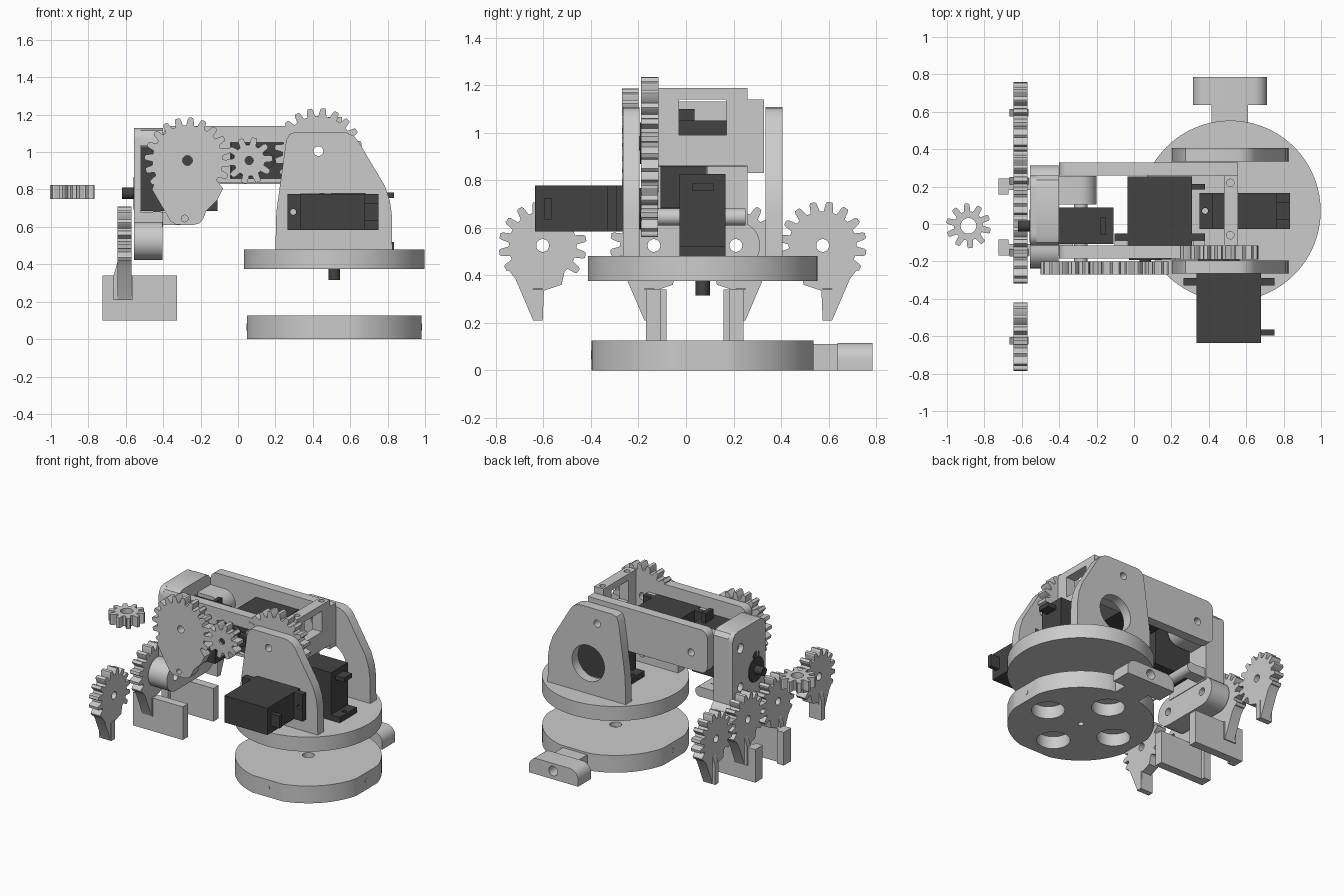
import bpy, bmesh
from math import sin, cos, pi, radians
from mathutils import Matrix, Vector

if "Cube" in bpy.data.objects:
    bpy.data.objects.remove(bpy.data.objects["Cube"])

dark = bpy.data.materials.new("dark_plastic")
dark.diffuse_color = (0.055, 0.055, 0.055, 1)
dark.use_nodes = True
dark.node_tree.nodes["Principled BSDF"].inputs["Base Color"].default_value = dark.diffuse_color


def frame(u, w, o=(0, 0, 0)):
    u, w = Vector(u), Vector(w)
    m = Matrix((u, w.cross(u), w)).transposed().to_4x4()
    m.translation = o
    return m


AX = {'Z': frame((1, 0, 0), (0, 0, 1)), 'Y': frame((1, 0, 0), (0, -1, 0)), 'X': frame((0, 1, 0), (1, 0, 0))}


def prism(name, loops, a, b, axis='Z', mat=None):
    """Extrude an outline (first loop) with holes (other loops) from a to b along an axis."""
    if axis == 'Y':
        a, b = -b, -a
    m = AX[axis] if isinstance(axis, str) else axis
    cu = bpy.data.curves.new(name, 'CURVE')
    cu.dimensions, cu.fill_mode, cu.extrude = '2D', 'BOTH', (b - a) / 2
    for lp in loops:
        s = cu.splines.new('POLY')
        s.points.add(len(lp) - 1)
        for p, q in zip(s.points, lp):
            p.co = (q[0], q[1], 0, 1)
        s.use_cyclic_u = True
    tmp = bpy.data.objects.new(name + "_curve", cu)
    bpy.context.collection.objects.link(tmp)
    dg = bpy.context.evaluated_depsgraph_get()
    me = bpy.data.meshes.new_from_object(tmp.evaluated_get(dg))
    bpy.data.objects.remove(tmp)
    me.transform(m @ Matrix.Translation((0, 0, (a + b) / 2)))
    bm = bmesh.new()
    bm.from_mesh(me)
    bmesh.ops.remove_doubles(bm, verts=bm.verts, dist=1e-5)
    bmesh.ops.recalc_face_normals(bm, faces=bm.faces)
    bm.to_mesh(me)
    bm.free()
    me.materials.clear()
    if mat:
        me.materials.append(mat)
    ob = bpy.data.objects.new(name, me)
    bpy.context.collection.objects.link(ob)
    return ob


def circle(u, v, r, n=32):
    return [(u + r * cos(2 * pi * i / n), v + r * sin(2 * pi * i / n)) for i in range(n)]


def rect(u0, u1, v0, v1, r=0, corners=(1, 1, 1, 1)):
    pts = []
    for k, (u, v) in enumerate(((u1, v1), (u0, v1), (u0, v0), (u1, v0))):
        rr = r * corners[k]
        if not rr:
            pts.append((u, v))
            continue
        cu, cv = (u - rr if u == u1 else u + rr), (v - rr if v == v1 else v + rr)
        pts += [(cu + rr * cos(radians(90 * k + 10 * i)), cv + rr * sin(radians(90 * k + 10 * i))) for i in range(10)]
    return pts


def box(name, x0, x1, y0, y1, z0, z1, mat=None):
    return prism(name, [rect(x0, x1, y0, y1)], z0, z1, 'Z', mat)


def gear(u, v, r, teeth, a0=0, a1=360, tail=(), flip=1):
    """Toothed outline over an angle range, closed by tail points relative to the centre."""
    pts, step = [], 360 / teeth
    for i in range(round((a1 - a0) / step)):
        a = a0 + i * step
        for f, rr in ((0, r - .042), (.3, r - .042), (.42, r - .008), (.5, r), (.78, r), (.86, r - .008)):
            t = radians(a + f * step)
            pts.append((rr * cos(t), rr * sin(t)))
    pts += list(tail)
    return [(u + flip * p, v + q) for p, q in pts]


def servo(name, o, length_dir, shaft_dir):
    """Hobby servo; origin on the shaft axis at the mounting face of the ears."""
    m = frame(length_dir, shaft_dir, o)
    parts = [
        prism(name, [rect(-.095, .25, -.097, .097)], -.345, .065, m, dark),
        prism("ears", [rect(-.165, .32, -.097, .097), circle(-.135, 0, .016, 16), circle(.29, 0, .016, 16)], -.04, 0, m, dark),
        prism("boss", [circle(0, 0, .088)], .06, .103, m, dark),
        prism("idler_boss", [circle(.09, 0, .045)], .06, .1, m, dark),
        prism("shaft", [circle(0, 0, .03, 20)], .1, .165, m, dark),
        prism("cable", [rect(.25, .32, -.045, .045)], -.305, -.275, m, dark)]
    with bpy.context.temp_override(active_object=parts[0], object=parts[0], selected_editable_objects=parts, selected_objects=parts):
        bpy.ops.object.join()


# Base disc with four flats, underside pockets and a rear mounting lug
CX, CY = .515, .07
disc = [(CX + max(-.467, min(.467, u)), CY + max(-.467, min(.467, v))) for u, v in circle(0, 0, .482, 120)]
pockets = [circle(CX + .28 * cos(a), CY + .28 * sin(a), .11) for a in (0, pi / 2, pi, 3 * pi / 2)]
prism("base_lower", [disc, circle(CX, CY, .02, 16)] + pockets, 0, .09)
prism("base_upper", [disc, circle(CX, CY, .04, 24)], .09, .125)
for k, (dx, dy) in enumerate(((1, 0), (-1, 0), (0, -1))):
    px, py = CX + .466 * dx, CY + .466 * dy
    prism("base_screw_%d" % k, [circle(0, 0, .018, 16)], -.02, .003, frame((-dy, dx, 0), (dx, dy, 0), (px, py, .065)), None)
box("base_neck", .415, .61, .5, .65, 0, .11)
prism("base_lug", [rect(.315, .71, 0, .115, .07, (1, 1, 0, 0)), circle(CX, .06, .035, 24)], .637, .785, 'Y')

# Turntable with two shoulder plates
prism("turntable", [circle(CX, CY, .483, 120)], .375, .48)
cheek = [(.2, .48), (.825, .48), (.823, .66), (.812, .74), (.785, .82), (.645, 1.055), (.62, 1.085), (.585, 1.103), (.56, 1.107),
         (.305, 1.107), (.275, 1.095), (.258, 1.065), (.205, .68)]
pivot = circle(.43, 1.005, .026, 24)
prism("front_shoulder_plate", [cheek, pivot, rect(.333, .682, .583, .779)], -.265, -.195, 'Y')
prism("back_shoulder_plate", [cheek, pivot, circle(.5, .7, .13, 48)], .335, .405, 'Y')

# Four servos
servo("waist_servo", (.515, .07, .48), (1, 0, 0), (0, 0, -1))
servo("shoulder_servo", (.43, -.29, .68), (1, 0, 0), (0, 1, 0))
servo("elbow_servo", (.06, -.09, .955), (1, 0, 0), (0, -1, 0))
servo("gripper_servo", (-.455, -.01, .78), (0, 0, 1), (-1, 0, 0))

# Upper arm: two rails, end wall, shoulder gear
elbow = circle(-.27, .955, .026, 24)
prism("front_rail", [rect(-.4, .35, .838, 1.14, .05, (0, 1, 1, 0)), elbow, rect(-.04, .315, .858, 1.052)], -.185, -.115, 'Y')
prism("shoulder_gear", [gear(.43, 1.0, .235, 20), pivot], -.19, -.115, 'Y')
prism("back_rail", [rect(-.4, .555, .83, 1.14, .05, (0, 1, 1, 0)), elbow, pivot], .258, .328, 'Y')
prism("arm_end_wall", [[(-.115, .86), (.258, .86), (.258, 1.14), (.17, 1.14), (.17, .99), (-.03, .99), (-.03, 1.14), (-.115, 1.14)]],
      .48, .555, 'X')
prism("arm_cross_bar", [rect(.48, .555, -.115, .258), circle(.515, .22, .02, 16), circle(.515, -.06, .02, 16)], 1.14, 1.187)
for k, x in enumerate((-.105, .315)):
    box("servo_post_%d" % k, x, x + .065, -.12, -.085, .86, 1.05)

# Driving pinions and one loose pinion
prism("shoulder_pinion", [gear(.43, .68, .12, 10), circle(.43, .68, .03, 20)], -.19, -.118, 'Y')
prism("elbow_pinion", [gear(.06, .955, .125, 10, 18, 378), circle(.06, .955, .022, 20)], -.27, -.2, 'Y')
prism("loose_pinion", [gear(-.885, -.01, .12, 10), circle(-.885, -.01, .042, 24)], .75, .825)

# Elbow gear plate
tail = [(-.19, -.155), (-.105, -.3), (-.09, -.325), (-.06, -.343), (.03, -.345), (.065, -.335), (.085, -.31), (.1, -.27), (.16, -.21), (.19, -.15)]
prism("elbow_gear", [gear(-.27, .955, .23, 20, -34, 218, tail), elbow, circle(-.285, .645, .018, 16)], -.27, -.2, 'Y')

# Forearm: servo housing, hinge arm, cross rod, gripper bar
shell = rect(-.115, .258, .6, 1.13, .06, (1, 1, 0, 0))
prism("forearm_face", [shell, circle(-.01, .78, .09, 40), circle(.17, 1.0, .035, 24), circle(.17, .72, .03, 24)], -.555, -.52, 'X')
prism("forearm_housing", [[(-.115, .6), (.258, .6), (.258, 1.09), (.235, 1.12), (.2, 1.13), (-.06, 1.13), (-.1, 1.115), (-.115, 1.08),
                           (-.115, 1.035), (.09, 1.035), (.09, .68), (-.115, .68)]], -.52, -.4, 'X')
hinge = [(-.42, .865)] + [(-.29 + .09 * cos(radians(a)), .955 + .09 * sin(radians(a))) for a in range(-90, 91, 10)] + [(-.42, 1.045)]
prism("forearm_hinge", [hinge, elbow], .105, .256, 'Y')
prism("forearm_rod", [circle(-.285, .645, .036, 24)], -.2, .25, 'Y')
box("forearm_rod_web", -.42, -.285, .165, .25, .61, .68)
bar = rect(-.237, .312, .423, .627, .102)
prism("gripper_bar", [bar, circle(-.135, .525, .027, 24), circle(.21, .525, .027, 24)], -.555, -.405, 'X')

# Four geared fingers, mirrored in pairs, with thickened tips
ft = [(-.115, -.14), (-.04, -.315), (0, -.315), (.005, -.19), (.08, -.165)]
for k, (y, f) in enumerate(((-.603, 1), (-.135, 1), (.21, -1), (.575, -1))):
    prism("finger_%d" % k, [gear(y, .525, .185, 16, -50, 220, ft, f), circle(y, .525, .027, 24)], -.645, -.57, 'X')
    y0, y1 = sorted((y - .04 * f, y))
    prism("finger_tip_%d" % k, [[(-.665, .21), (-.565, .21), (-.565, .34), (-.645, .41), (-.665, .34)], circle(-.61, .268, .014, 16)],
          y0, y1, 'Y')

# Two gripper jaws
for k, (y, f) in enumerate(((-.138, 1), (.212, -1))):
    box("jaw_%d" % k, -.725, -.325, y - .03, y + .03, .1, .34)
    e0, e1 = sorted((y - .03 * f, y + .055 * f))
    box("jaw_ear_%d" % k, -.725, -.67, min(e0, e1), max(e0, e1), .1, .34)

# Smooth round surfaces, keep edges sharp
bpy.ops.object.select_all(action='SELECT')
bpy.context.view_layer.objects.active = bpy.context.view_layer.objects[0]
bpy.ops.object.shade_smooth_by_angle(angle=radians(25))
